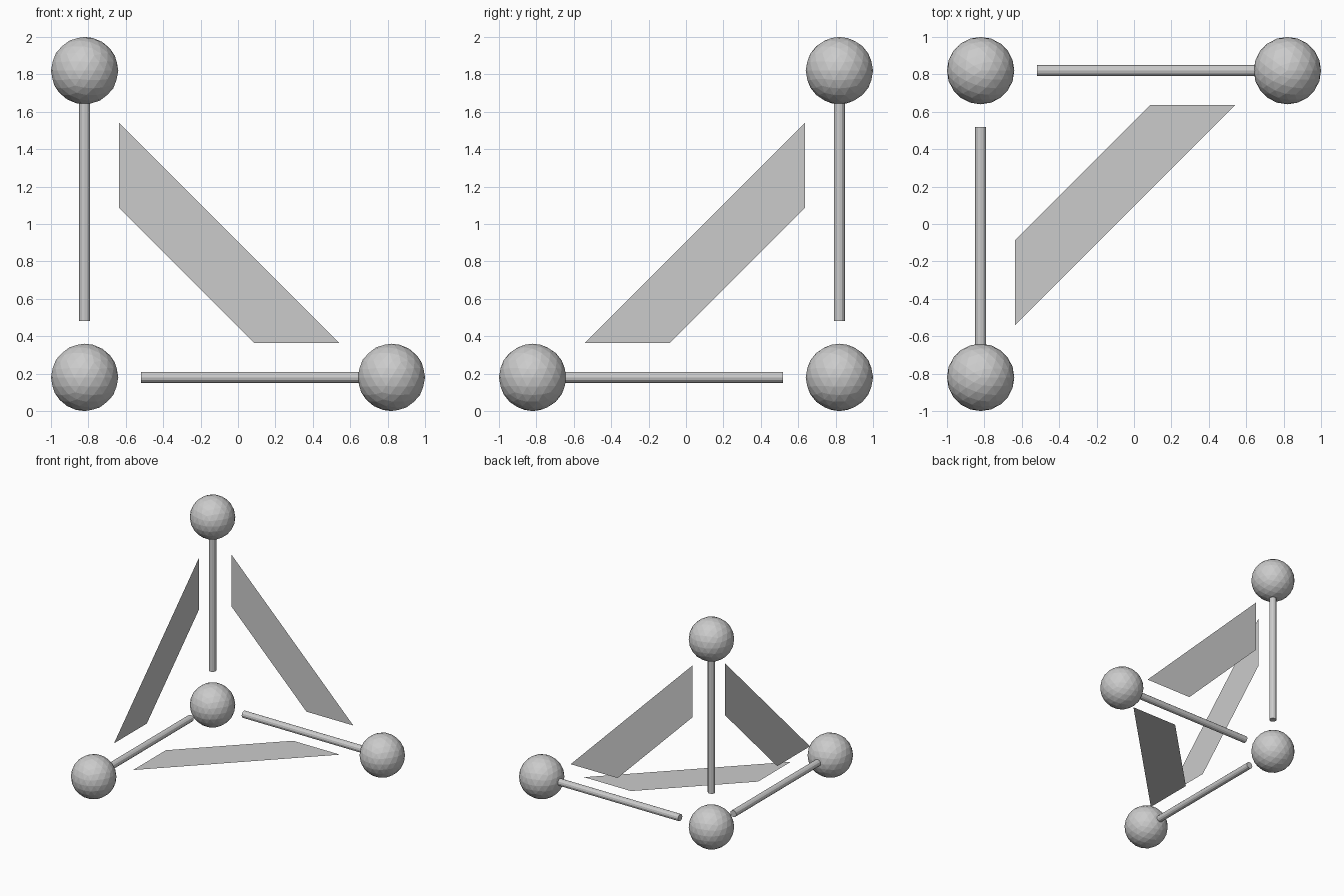
import bpy
from mathutils import Vector

if "Cube" in bpy.data.objects:
    bpy.data.objects.remove(bpy.data.objects["Cube"])

L = 1.64          # axis length
R = 0.18          # ball radius
ORIGIN = Vector((-0.82, 0.82, R))
AXES = {"x": Vector((1, 0, 0)), "y": Vector((0, -1, 0)), "z": Vector((0, 0, 1))}


def ball(name, loc):
    bpy.ops.mesh.primitive_ico_sphere_add(subdivisions=3, radius=R, location=loc)
    bpy.context.object.name = name


def rod(name, d, start=0.302, end=L - 0.15):
    bpy.ops.mesh.primitive_cylinder_add(
        vertices=12, radius=0.0295, depth=end - start,
        location=ORIGIN + d * (start + end) / 2)
    ob = bpy.context.object
    ob.name = name
    ob.rotation_mode = 'QUATERNION'
    ob.rotation_quaternion = d.to_track_quat('Z', 'Y')


def panel(name, a, b):
    # flat trapezoid lying in the plane of two axes
    pts = [(0.184, 1.36), (0.184, 0.907), (0.907, 0.184), (1.36, 0.184)]
    me = bpy.data.meshes.new(name)
    me.from_pydata([ORIGIN + a * s + b * t for s, t in pts], [], [(0, 1, 2, 3)])
    bpy.context.collection.objects.link(bpy.data.objects.new(name, me))


# centre ball, then a rod and end ball per axis
ball("centre_ball", ORIGIN)
for n, d in AXES.items():
    rod(n + "_rod", d)
    ball(n + "_end_ball", ORIGIN + d * L)

# panels between each pair of axes
for p, q in ("xz", "yz", "xy"):
    panel(p + q + "_panel", AXES[p], AXES[q])
